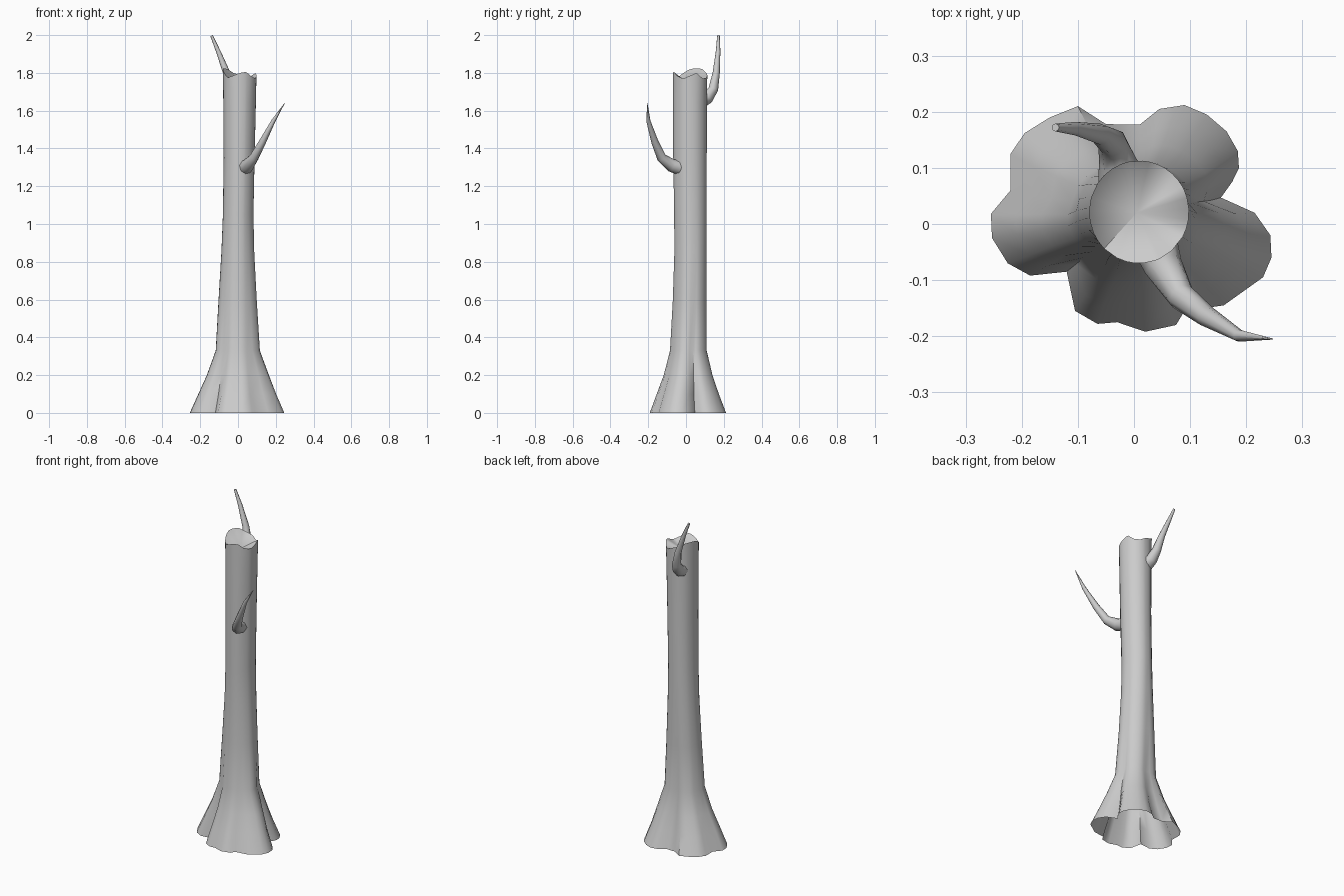
import bpy, bmesh, math
from mathutils import Vector

if "Cube" in bpy.data.objects:
    bpy.data.objects.remove(bpy.data.objects["Cube"])


def loft(name, rings, apex=None, cap=False):
    """Skin a list of point rings; optionally fan the last ring to an apex or cap the ends."""
    bm = bmesh.new()
    rows = [[bm.verts.new(p) for p in ring] for ring in rings]
    n = len(rows[0])
    for a, b in zip(rows, rows[1:]):
        for i in range(n):
            j = (i + 1) % n
            bm.faces.new((a[i], a[j], b[j], b[i]))
    if apex:
        c = bm.verts.new(apex)
        for i in range(n):
            bm.faces.new((rows[-1][i], rows[-1][(i + 1) % n], c))
    if cap:
        bm.faces.new(rows[0][::-1])
        bm.faces.new(rows[-1])
    me = bpy.data.meshes.new(name)
    bm.to_mesh(me)
    bm.free()
    ob = bpy.data.objects.new(name, me)
    bpy.context.collection.objects.link(ob)
    bpy.ops.object.select_all(action='DESELECT')
    ob.select_set(True)
    bpy.context.view_layer.objects.active = ob
    bpy.ops.object.shade_smooth_by_angle(angle=math.radians(50))
    return ob


# Root flare outline on the ground, counter-clockwise
foot = [(.155, .047), (.175, .075), (.187, .10), (.185, .13), (.165, .165), (.13, .195),
        (.09, .212), (.045, .205), (.01, .177), (-.05, .178), (-.10, .21), (-.15, .19),
        (-.195, .162), (-.22, .125), (-.22, .06), (-.255, .018), (-.253, -.025),
        (-.225, -.07), (-.185, -.092), (-.12, -.085), (-.105, -.155), (-.065, -.178),
        (-.03, -.175), (.02, -.192), (.075, -.18), (.09, -.155), (.16, -.145),
        (.23, -.095), (.245, -.06), (.243, -.02), (.215, .02)]
unit = [((x + .005) / .25, (y - .01) / .202) for x, y in foot]

# Trunk levels: z, x min, x max, y min, y max, how strongly the root lobes show
levels = [(0, -.255, .245, -.192, .212, 1),
          (.10, -.21, .203, -.155, .175, .9),
          (.20, -.165, .165, -.118, .143, .65),
          (.33, -.118, .117, -.085, .112, .3),
          (.60, -.103, .10, -.07, .11, .15),
          (.85, -.088, .087, -.062, .11, .08),
          (1.05, -.08, .082, -.063, .11, .03),
          (1.35, -.076, .088, -.068, .11, 0),
          (1.65, -.078, .095, -.069, .111, 0),
          (1.80, -.08, .098, -.07, .113, 0)]

# Broken rim heights, every 22.5 degrees from +x
rim = [1.785, 1.80, 1.77, 1.77, 1.79, 1.80, 1.82, 1.825,
       1.82, 1.80, 1.775, 1.785, 1.80, 1.805, 1.78, 1.77]


def rim_z(a):
    t = (a / math.tau * 16) % 16
    i = int(t) % 16
    return rim[i] + (rim[(i + 1) % 16] - rim[i]) * (t - int(t))


rings = []
for k, (z, x0, x1, y0, y1, w) in enumerate(levels):
    ring = []
    for u, v in unit:
        a = math.atan2(v, u)
        px = w * u + (1 - w) * math.cos(a)
        py = w * v + (1 - w) * math.sin(a)
        h = rim_z(a) if k == len(levels) - 1 else z
        ring.append(((x0 + x1) / 2 + px * (x1 - x0) / 2,
                     (y0 + y1) / 2 + py * (y1 - y0) / 2, h))
    rings.append(ring)

# Trunk, open underneath, with a hollow broken top
loft("trunk", rings, apex=(.005, .02, 1.74))


def branch(name, path, sides=8):
    """Tapered tube along (x, y, z, radius) points."""
    pts = [Vector(p[:3]) for p in path]
    out = []
    for i, p in enumerate(pts):
        d = (pts[min(i + 1, len(pts) - 1)] - pts[max(i - 1, 0)]).normalized()
        s = d.cross(Vector((1, 0, 0))).normalized()
        t = d.cross(s)
        r = path[i][3]
        out.append([p + r * (math.cos(math.tau * j / sides) * s +
                             math.sin(math.tau * j / sides) * t) for j in range(sides)])
    loft(name, out, cap=True)


# Dead branches
branch("front_branch", [(.035, -.03, 1.30, .042), (.052, -.075, 1.31, .035),
                        (.085, -.13, 1.352, .025), (.13, -.165, 1.435, .019),
                        (.187, -.199, 1.545, .011), (.247, -.205, 1.64, .001)])
branch("back_branch", [(-.02, .075, 1.655, .045), (-.03, .115, 1.67, .033),
                       (-.038, .145, 1.715, .026), (-.06, .16, 1.80, .019),
                       (-.105, .17, 1.915, .012), (-.14, .172, 1.997, .007)])
